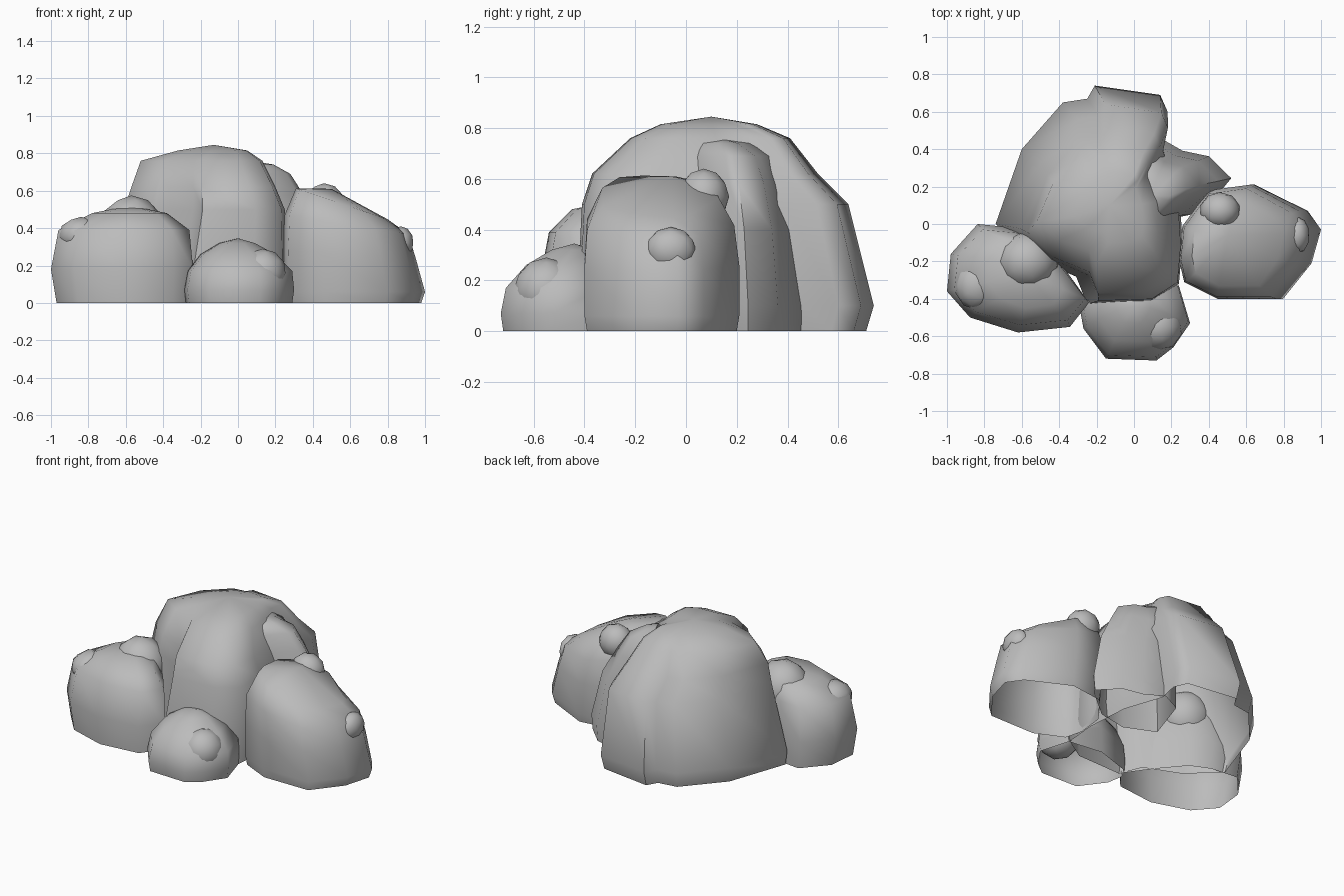
import bpy
import bmesh
from math import radians
from mathutils import Vector

cube = bpy.data.objects.get("Cube")
if cube:
    bpy.data.objects.remove(cube, do_unlink=True)

# One stone colour for every boulder
stone = bpy.data.materials.new("grey_stone")
stone.use_nodes = True
GREY = (0.5, 0.5, 0.5, 1)
stone.diffuse_color = GREY
stone.node_tree.nodes["Principled BSDF"].inputs["Base Color"].default_value = GREY


def finish(bm, name, angle):
    """Turn a bmesh into a smooth-shaded stone object."""
    bmesh.ops.recalc_face_normals(bm, faces=bm.faces)
    mesh = bpy.data.meshes.new(name)
    bm.to_mesh(mesh)
    bm.free()
    mesh.materials.append(stone)
    obj = bpy.data.objects.new(name, mesh)
    bpy.context.collection.objects.link(obj)
    bpy.ops.object.select_all(action="DESELECT")
    obj.select_set(True)
    bpy.context.view_layer.objects.active = obj
    bpy.ops.object.shade_smooth_by_angle(angle=radians(angle))
    return obj


def boulder(name, outline, rings, peak, tilt=0.0):
    """Loft a footprint through rings of (z, x min, x max, y min, y max).

    The footprint is stretched to each ring's bounds; tilt lowers the
    upper rings towards +x. The underside stays open."""
    xs, ys = zip(*outline)
    low_x, low_y = min(xs), min(ys)
    width, depth = max(xs) - low_x, max(ys) - low_y
    unit = [((x - low_x) / width, (y - low_y) / depth) for x, y in outline]

    bm = bmesh.new()
    loops = []
    for z, x0, x1, y0, y1 in rings:
        lean = tilt * z / peak[2]
        loops.append([
            bm.verts.new((x0 + u * (x1 - x0), y0 + v * (y1 - y0), z - lean * z * (u - 0.5)))
            for u, v in unit])
    count = len(unit)
    for lower, upper in zip(loops, loops[1:]):
        for i in range(count):
            j = (i + 1) % count
            bm.faces.new((lower[i], lower[j], upper[j], upper[i]))
    # Crown fan
    top = bm.verts.new(peak)
    for i in range(count):
        bm.faces.new((loops[-1][i], loops[-1][(i + 1) % count], top))
    return finish(bm, name, 65)


def knob(name, centre, size):
    """Small rounded lump sunk into a boulder."""
    bm = bmesh.new()
    bmesh.ops.create_icosphere(bm, subdivisions=2, radius=1)
    bmesh.ops.scale(bm, vec=Vector(size), verts=bm.verts)
    bmesh.ops.translate(bm, vec=Vector(centre), verts=bm.verts)
    return finish(bm, name, 65)


# Tall central boulder
boulder(
    "main_boulder",
    [(-.74, 0), (-.6, .4), (-.38, .65), (-.25, .67), (-.21, .74), (.14, .69),
     (.18, .6), (.15, .46), (.24, .2), (.26, -.1), (.24, -.32), (.08, -.42),
     (-.25, -.43), (-.31, -.28), (-.55, -.18)],
    [(0, -.72, .25, -.43, .71), (.1, -.74, .26, -.43, .74), (.5, -.61, .25, -.41, .64),
     (.62, -.57, .2, -.37, .52), (.76, -.52, .13, -.22, .41), (.815, -.32, .05, -.1, .28)],
    (-.13, .1, .845))

# Shoulder behind, leaning on the central boulder
boulder(
    "rear_boulder",
    [(-.1, .1), (0, .4), (.14, .47), (.26, .4), (.4, .37), (.52, .25), (.48, .2), (.3, .05), (.1, .01)],
    [(0, -.1, .51, .01, .46), (.1, -.1, .52, .01, .46), (.4, -.1, .45, .01, .43),
     (.58, -.1, .35, .01, .39), (.69, -.05, .28, .02, .34), (.74, 0, .19, .04, .25)],
    (.1, .15, .755))

# Boulder on the -x side
boulder(
    "right_boulder",
    [(-1, -.36), (-.98, -.16), (-.84, 0), (-.65, -.02), (-.52, -.08), (-.38, -.25),
     (-.26, -.42), (-.36, -.55), (-.63, -.58), (-.88, -.5)],
    [(0, -.97, -.25, -.57, -.01), (.18, -1, -.24, -.58, 0), (.39, -.96, -.26, -.54, -.03),
     (.48, -.78, -.38, -.45, -.08)],
    (-.58, -.25, .52))
knob("right_boulder_crown", (-.57, -.2, .4), (.17, .16, .175))
knob("right_boulder_lump", (-.84, -.33, .36), (.12, .13, .1))

# Sloping boulder on the +x side
boulder(
    "left_boulder",
    [(.25, -.18), (.27, 0), (.42, .19), (.65, .22), (.93, .08), (1, -.02),
     (.95, -.2), (.8, -.39), (.47, -.39), (.28, -.3)],
    [(0, .25, .98, -.39, .2), (.06, .24, 1, -.4, .21), (.26, .24, .95, -.4, .21),
     (.42, .25, .91, -.39, .19), (.53, .31, .8, -.33, .13)],
    (.5, -.06, .61), tilt=.36)
knob("left_boulder_crown", (.46, .07, .53), (.11, .1, .11))
knob("left_boulder_lump", (.87, -.06, .32), (.07, .1, .09))

# Small boulder at the front
boulder(
    "front_boulder",
    [(-.29, -.45), (-.27, -.56), (-.15, -.72), (.12, -.73), (.21, -.66), (.3, -.53),
     (.24, -.33), (0, -.3), (-.25, -.38)],
    [(0, -.28, .29, -.72, -.3), (.07, -.29, .3, -.73, -.3), (.17, -.27, .29, -.71, -.3),
     (.26, -.2, .2, -.63, -.32), (.32, -.1, .09, -.53, -.36)],
    (0, -.44, .345))
knob("front_boulder_lump", (.13, -.55, .16), (.13, .13, .13))
